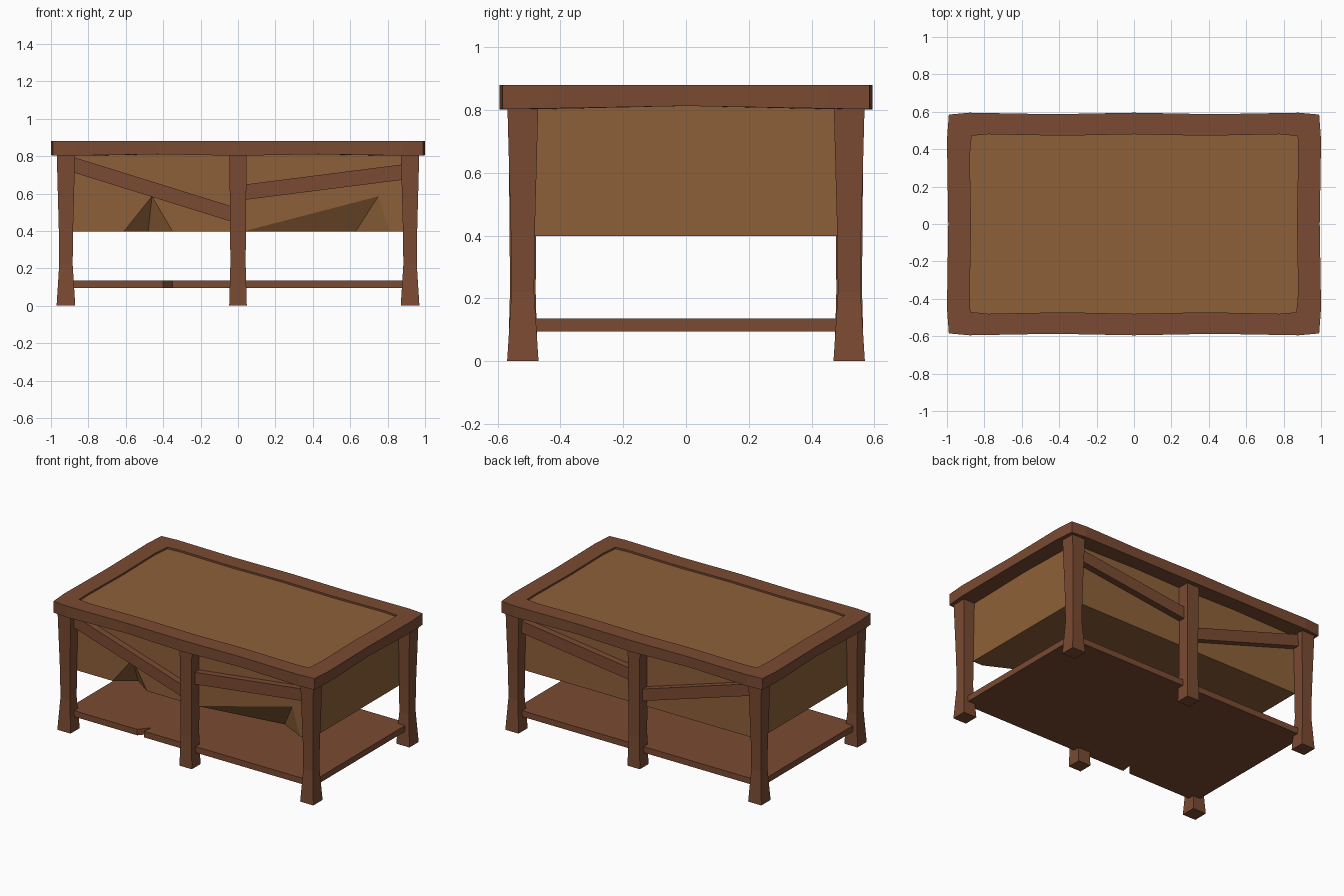
import bpy, bmesh

if "Cube" in bpy.data.objects:
    bpy.data.objects.remove(bpy.data.objects["Cube"])


def material(name, rgb):
    m = bpy.data.materials.new(name)
    m.diffuse_color = (*rgb, 1)
    m.use_nodes = True
    m.node_tree.nodes["Principled BSDF"].inputs["Base Color"].default_value = m.diffuse_color
    return m


DARK = material("dark_wood", (0.195, 0.069, 0.032))
LIGHT = material("light_wood", (0.27, 0.118, 0.040))


def make(name, verts, faces, mat):
    bm = bmesh.new()
    vs = [bm.verts.new(v) for v in verts]
    for f in faces:
        bm.faces.new([vs[i] for i in f])
    bmesh.ops.recalc_face_normals(bm, faces=bm.faces)
    me = bpy.data.meshes.new(name)
    bm.to_mesh(me)
    bm.free()
    me.materials.append(mat)
    ob = bpy.data.objects.new(name, me)
    bpy.context.collection.objects.link(ob)
    return ob


def loft(name, rings, mat):
    """Skin equal-sized rings of points and cap both ends."""
    n = len(rings[0])
    verts = [p for r in rings for p in r]
    faces = [list(range(n)), list(range(len(verts) - n, len(verts)))]
    for k in range(len(rings) - 1):
        for i in range(n):
            j = (i + 1) % n
            faces.append((k * n + i, k * n + j, k * n + n + j, k * n + n + i))
    return make(name, verts, faces, mat)


# Tabletop frame: slightly wavy outer edge; half the loop, then rotated 180 degrees
long_side = [(-.99, -.585, .803), (-.88, -.595, .803), (-.43, -.587, .81),
             (0, -.595, .802), (.43, -.587, .81), (.88, -.595, .803)]
short_side = [(.99, -.585, .803), (1, -.45, .805), (.993, 0, .813), (1, .45, .805)]
half = [((x, y), (x * .884, y + .115), z) for x, y, z in long_side]
half += [((x, y), (x - .122, y * .807), z) for x, y, z in short_side]
loop = half + [((-o[0], -o[1]), (-i[0], -i[1]), z) for o, i, z in half]
n = len(loop)
verts = []
for o, i, z in loop:
    verts += [(*o, z), (*o, .88), (*i, .88), (*i, z)]
faces = []
for k in range(n):
    a, b = 4 * k, 4 * ((k + 1) % n)
    for s in range(4):
        t = (s + 1) % 4
        faces.append((a + s, b + s, b + t, a + t))
make("tabletop_frame", verts, faces, DARK)

# Chest body with two chipped dents on the front lower edge
X, Y, Z0, Z1, DEEP = .885, .485, .398, .868, -.395
body = [(-X, -Y, Z0), (-.61, -Y, Z0), (-.48, DEEP, Z0), (-.35, -Y, Z0),
        (.03, -Y, Z0), (.63, DEEP, Z0), (.81, -Y, Z0), (X, -Y, Z0),
        (X, Y, Z0), (-X, Y, Z0),
        (-X, -Y, Z1), (X, -Y, Z1), (X, Y, Z1), (-X, Y, Z1),
        (-.46, -Y, .585), (.75, -Y, .585)]
make("chest_body", body, [
    range(10), (10, 11, 12, 13), (0, 1, 14, 3, 4, 15, 6, 7, 11, 10),
    (1, 2, 14), (2, 3, 14), (4, 5, 15), (5, 6, 15),
    (7, 8, 12, 11), (8, 9, 13, 12), (9, 0, 10, 13)], LIGHT)

# Lower shelf with a small split in the front edge
outline = [(-.93, -.52), (-.40, -.52), (-.34, -.45), (-.35, -.52),
           (.93, -.52), (.93, .52), (-.93, .52)]
loft("lower_shelf", [[(x, y, z) for x, y in outline] for z in (.095, .136)], DARK)

# Legs, waisted and flared at the foot
CORNER = [(0, .05), (.22, .036), (.4, .038), (.81, .049)]
MIDDLE = [(0, .047), (.22, .041), (.4, .042), (.81, .046)]
for sy, side in ((-1, "front"), (1, "back")):
    for cx, where, prof in ((-.92, "left", CORNER), (0, "middle", MIDDLE),
                            (.92, "right", CORNER)):
        cy = sy * .52
        loft(f"{side}_{where}_leg",
             [[(cx + a * w, cy + b * w, z) for a, b in ((-1, -1), (1, -1), (1, 1), (-1, 1))]
              for z, w in prof], DARK)

    # Sloping braces between the legs
    for where, x0, z0, x1, z1 in (("left", -.90, .76, -.02, .486),
                                  ("right", .02, .605, .90, .717)):
        ya, yb = sy * .482, sy * .53
        loft(f"{side}_{where}_brace",
             [[(x, ya, z - .041), (x, yb, z - .041), (x, yb, z + .041), (x, ya, z + .041)]
              for x, z in ((x0, z0), (x1, z1))], DARK)
